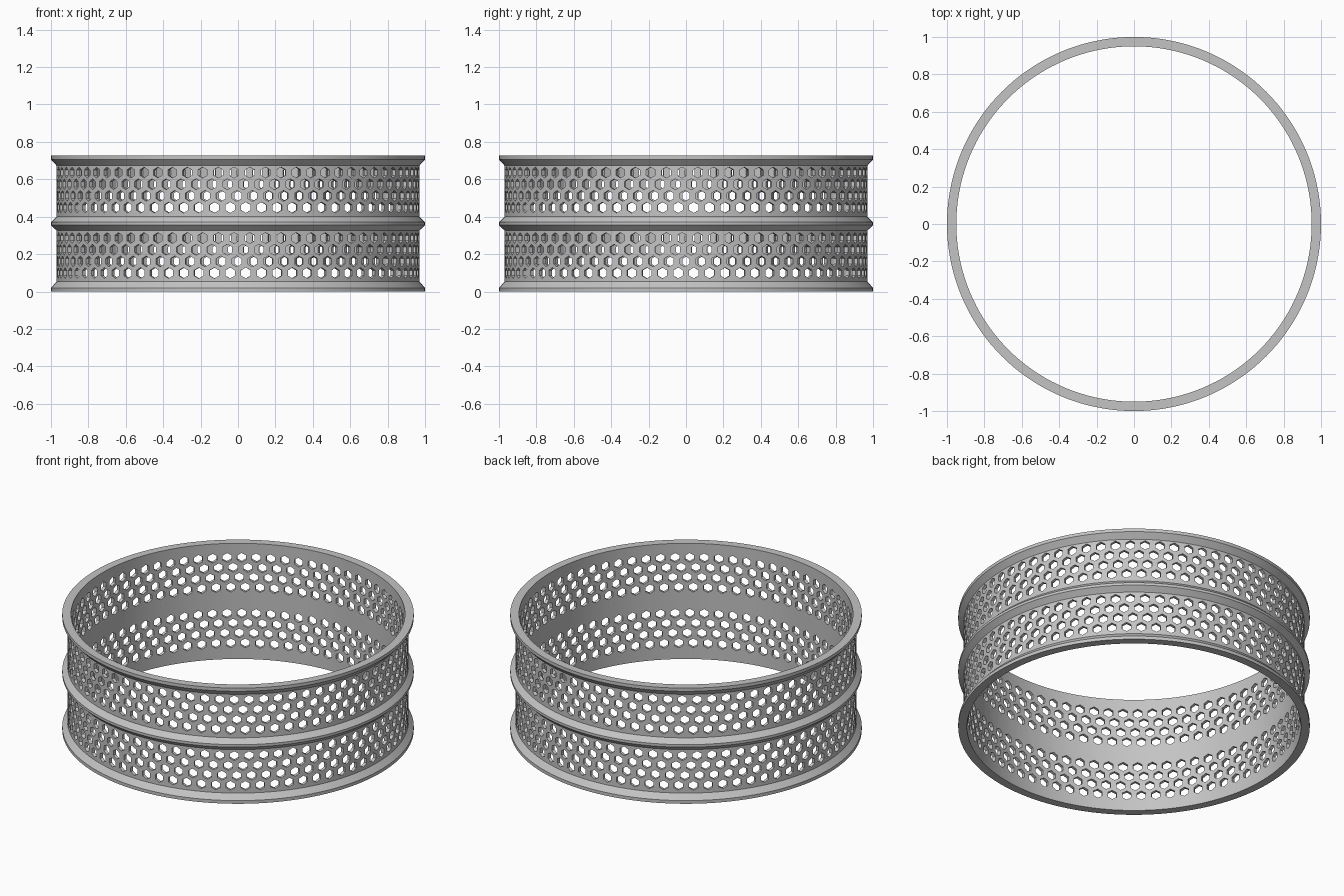
import bpy, bmesh, math
from mathutils import Matrix

if "Cube" in bpy.data.objects:
    bpy.data.objects.remove(bpy.data.objects["Cube"], do_unlink=True)

SEGMENTS = 144
HOLES = 72
STEP = math.tau / HOLES
R_IN, R_WALL, R_RIM = 0.95, 0.97, 1.0
HEIGHT = 0.726

metal = bpy.data.materials.new("grey_metal")
metal.use_nodes = True
colour = (0.55, 0.55, 0.55, 1)
metal.diffuse_color = colour
metal.node_tree.nodes["Principled BSDF"].inputs["Base Color"].default_value = colour


def make_object(name, bm):
    bmesh.ops.recalc_face_normals(bm, faces=bm.faces[:])
    mesh = bpy.data.meshes.new(name)
    bm.to_mesh(mesh)
    bm.free()
    mesh.materials.append(metal)
    obj = bpy.data.objects.new(name, mesh)
    bpy.context.collection.objects.link(obj)
    return obj


def lathe(name, profile):
    """Revolve a closed (radius, height) profile around z."""
    bm = bmesh.new()
    rings = []
    for i in range(SEGMENTS):
        a = math.tau * i / SEGMENTS
        rings.append([bm.verts.new((r * math.cos(a), r * math.sin(a), z)) for r, z in profile])
    n = len(profile)
    for i in range(SEGMENTS):
        p, q = rings[i], rings[(i + 1) % SEGMENTS]
        for j in range(n):
            k = (j + 1) % n
            bm.faces.new((p[j], q[j], q[k], p[k]))
    return make_object(name, bm)


# Band with a bottom flange, a middle ridge and a top flange
mid = HEIGHT / 2
lower_half = [(R_RIM, 0), (R_RIM, 0.02), (R_WALL, 0.053),
              (R_WALL, mid - 0.037), (R_RIM, mid - 0.008)]
upper_half = [(r, HEIGHT - z) for r, z in reversed(lower_half)]
band = lathe("perforated_band", [(R_IN, 0)] + lower_half + upper_half + [(R_IN, HEIGHT)])

# Hexagonal holes: two groups of four staggered rows
bm = bmesh.new()
for group_top in (0.636, 0.286):
    for row in range(4):
        z = group_top - row * 0.0623
        start = -math.pi / 2 - STEP / 4 + row * STEP * 0.583
        for i in range(HOLES):
            place = (Matrix.Rotation(start + i * STEP, 4, 'Z')
                     @ Matrix.Translation((0.96, 0, z))
                     @ Matrix.Rotation(math.pi / 2, 4, 'Y'))
            # A prism corner must point straight up
            spin = Matrix.Rotation(math.pi / 2, 4, 'Z')
            made = bmesh.ops.create_cone(bm, cap_ends=True, segments=6,
                                         radius1=0.029, radius2=0.029, depth=0.1)
            verts = made["verts"]
            tip = max(verts, key=lambda v: abs(v.co.x)).co.x
            if abs(tip) < 0.0285:
                bmesh.ops.transform(bm, matrix=spin, verts=verts)
            bmesh.ops.transform(bm, matrix=place, verts=verts)
cutter = make_object("hole_cutter", bm)
cutter.hide_render = True

cut = band.modifiers.new("holes", 'BOOLEAN')
cut.operation = 'DIFFERENCE'
cut.solver = 'EXACT'
cut.object = cutter

bpy.ops.object.select_all(action='DESELECT')
band.select_set(True)
bpy.context.view_layer.objects.active = band
bpy.ops.object.modifier_apply(modifier=cut.name)
bpy.data.objects.remove(cutter, do_unlink=True)
bpy.ops.object.shade_smooth_by_angle(angle=math.radians(25))
